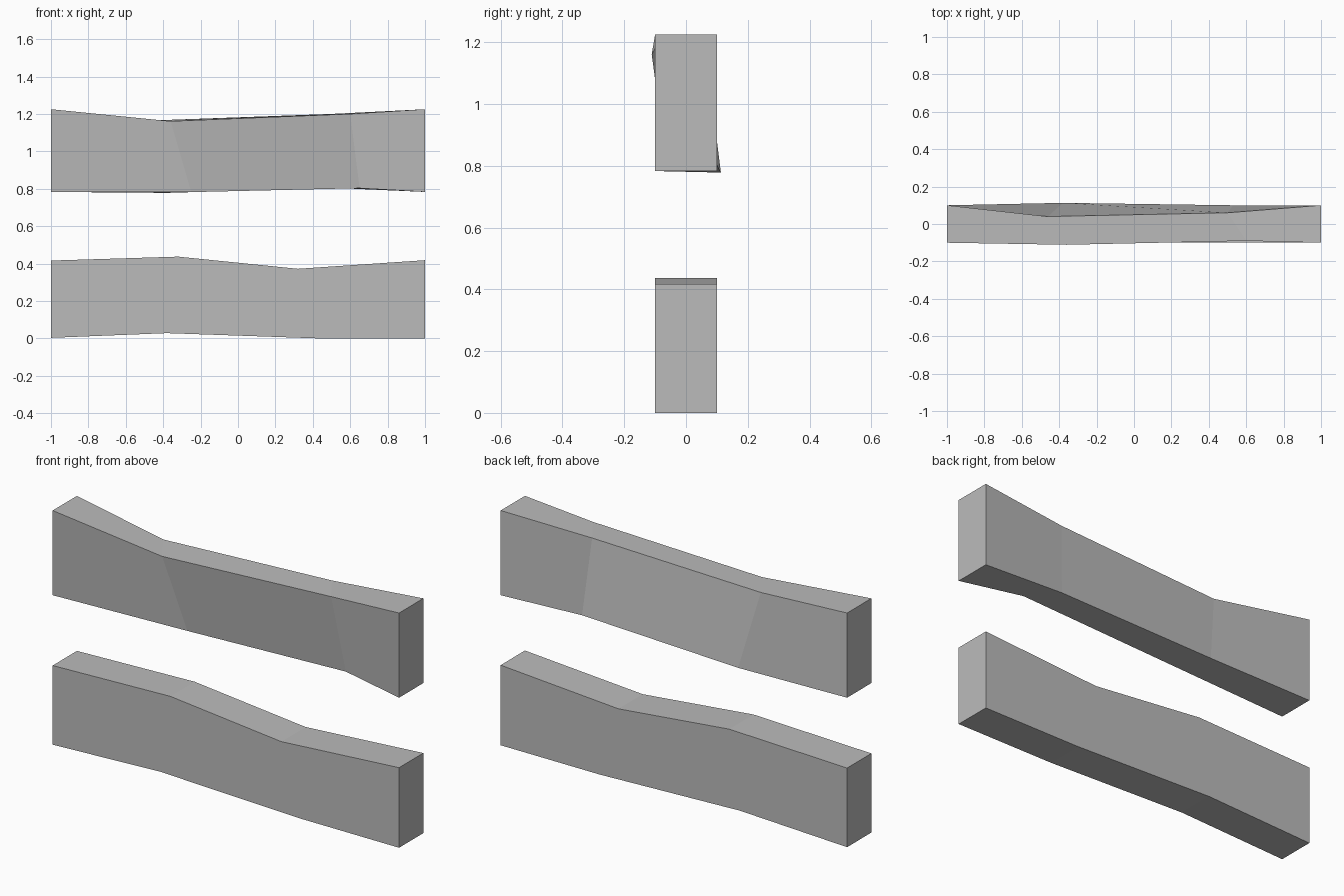
import bpy

cube = bpy.data.objects.get("Cube")
if cube:
    bpy.data.objects.remove(cube, do_unlink=True)

# Single weathered grey material
GREY = (0.5, 0.5, 0.5, 1.0)
mat = bpy.data.materials.new("plank_grey")
mat.use_nodes = True
mat.diffuse_color = GREY
mat.node_tree.nodes["Principled BSDF"].inputs["Base Color"].default_value = GREY


def make_plank(name, rails):
    """Join four long edges (going round the section) into a closed plank."""
    count = len(rails[0])
    verts = [p for rail in rails for p in rail]
    faces = []
    for r in range(4):
        a, b = r * count, (r + 1) % 4 * count
        faces += [(a + i, a + i + 1, b + i + 1, b + i) for i in range(count - 1)]
    faces.append([r * count for r in range(4)])
    faces.append([r * count + count - 1 for r in reversed(range(4))])
    mesh = bpy.data.meshes.new(name)
    mesh.from_pydata(verts, [], faces)
    mesh.materials.append(mat)
    mesh.validate()
    obj = bpy.data.objects.new(name, mesh)
    bpy.context.collection.objects.link(obj)
    return obj


def rail(y, profile):
    return [(x, y, z) for x, z in profile]


# Lower plank: one worn profile pushed straight through its thickness
HALF = 0.1
low = [(-1, 0.003), (-0.38, 0.028), (0.43, 0), (1, 0)]
high = [(-1, 0.416), (-0.32, 0.437), (0.32, 0.372), (1, 0.418)]
make_plank("lower_plank", [rail(-HALF, low), rail(HALF, low),
                           rail(HALF, high), rail(-HALF, high)])

# Upper plank: each long edge bends its own way, giving a slight twist
front_low = [(-1, -HALF, 0.783), (-0.25, -0.06, 0.782), (0.65, -0.04, 0.803), (1, -HALF, 0.783)]
back_low = [(-1, HALF, 0.783), (-0.38, 0.113, 0.778), (0.53, HALF, 0.804), (1, HALF, 0.783)]
back_high = [(-1, HALF, 1.225), (-0.46, 0.04, 1.165), (0.5, 0.06, 1.2), (1, HALF, 1.225)]
front_high = [(-1, -HALF, 1.225), (-0.36, -0.111, 1.161), (0.6, -0.09, 1.2), (1, -HALF, 1.225)]
make_plank("upper_plank", [front_low, back_low, back_high, front_high])
